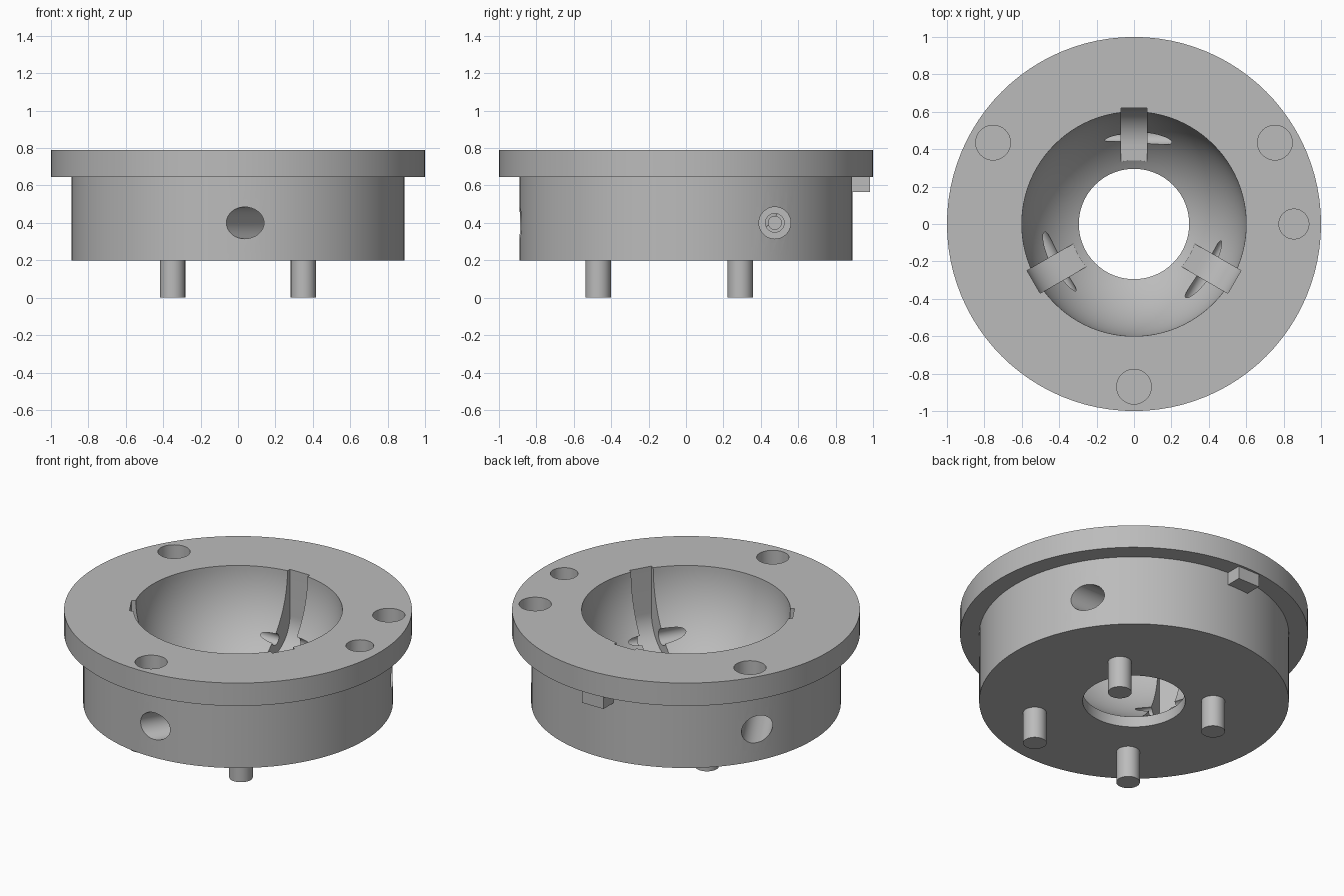
import bpy, bmesh, math
from mathutils import Matrix

cube = bpy.data.objects.get("Cube")
if cube:
    bpy.data.objects.remove(cube, do_unlink=True)

steel = bpy.data.materials.new("plain_grey")
steel.use_nodes = True
GREY = (0.5, 0.5, 0.5, 1)
steel.diffuse_color = GREY
steel.node_tree.nodes["Principled BSDF"].inputs["Base Color"].default_value = GREY


def finish(name, bm, matrix=Matrix()):
    bmesh.ops.remove_doubles(bm, verts=bm.verts, dist=1e-5)
    bmesh.ops.recalc_face_normals(bm, faces=bm.faces)
    bm.transform(matrix)
    mesh = bpy.data.meshes.new(name)
    bm.to_mesh(mesh)
    bm.free()
    mesh.materials.append(steel)
    obj = bpy.data.objects.new(name, mesh)
    bpy.context.collection.objects.link(obj)
    return obj


def lathe(name, profile, sides, matrix=Matrix(), closed=False):
    """Revolve (radius, height) points around z."""
    bm = bmesh.new()
    verts = [bm.verts.new((r, 0, z)) for r, z in profile]
    edges = [bm.edges.new(pair) for pair in zip(verts, verts[1:])]
    if closed:
        edges.append(bm.edges.new((verts[-1], verts[0])))
    bmesh.ops.spin(bm, geom=verts + edges, cent=(0, 0, 0), axis=(0, 0, 1),
                   angle=math.tau, steps=sides, use_merge=True)
    return finish(name, bm, matrix)


def rod(name, radius, x, y, z0, z1, sides=32):
    return lathe(name, [(0, z0), (radius, z0), (radius, z1), (0, z1)], sides,
                 Matrix.Translation((x, y, 0)))


def prism(name, outline, x0, x1, matrix=Matrix()):
    """Extrude a (y, z) outline along x."""
    bm = bmesh.new()
    face = bm.faces.new([bm.verts.new((x0, y, z)) for y, z in outline])
    new = bmesh.ops.extrude_face_region(bm, geom=[face])["geom"]
    bmesh.ops.translate(bm, vec=(x1 - x0, 0, 0),
                        verts=[v for v in new if isinstance(v, bmesh.types.BMVert)])
    return finish(name, bm, matrix)


# Flanged body with a spherical bowl and a straight bore
TOP, BOWL, BORE = 0.79, 0.6, 0.295
profile = [(BORE, 0.2), (0.89, 0.2), (0.89, 0.645), (1, 0.645), (1, TOP)]
end = math.acos(BORE / BOWL)
for i in range(25):
    a = end * i / 24
    profile.append((BOWL * math.cos(a), TOP - BOWL * math.sin(a)))
body = lathe("flanged_body", profile, 96, closed=True)

cutters = []

# Three rounded finger slots, each crossed by a stepped pivot hole
slot = [(0.3, 0.9), (0.62, 0.9)]
for i in range(17):
    a = math.pi / 2 * i / 16
    slot.append((0.42 + 0.2 * math.cos(a), 0.496 - 0.2 * math.sin(a)))
slot.append((0.3, 0.296))
drill = [(0, -0.2), (0.035, -0.2), (0.035, 0), (0.05, 0),
         (0.05, 0.3), (0.085, 0.3), (0.085, 0.95), (0, 0.95)]
for k in range(3):
    turn = Matrix.Rotation(math.tau * k / 3, 4, "Z")
    cutters.append(prism("slot_cutter", slot, -0.07, 0.07, turn))
    cutters.append(lathe("pivot_hole_cutter", drill, 32,
                         turn @ Matrix.Translation((0, 0.475, 0.4))
                         @ Matrix.Rotation(math.pi / 2, 4, "Y")))

# Blind holes in the flange top
for k in range(3):
    a = math.radians(30 + 120 * k)
    cutters.append(rod("flange_hole_cutter", 0.093, 0.87 * math.cos(a),
                       0.87 * math.sin(a), 0.68, 0.9))
cutters.append(rod("locating_hole_cutter", 0.08, 0.855, 0, 0.68, 0.9))

for cutter in cutters:
    mod = body.modifiers.new("cut", "BOOLEAN")
    mod.operation = "DIFFERENCE"
    mod.solver = "EXACT"
    mod.object = cutter
    cutter.hide_render = True

# Bake the cuts and drop the helpers
graph = bpy.context.evaluated_depsgraph_get()
cut_mesh = bpy.data.meshes.new_from_object(body.evaluated_get(graph))
body.modifiers.clear()
body.data = cut_mesh
for cutter in cutters:
    bpy.data.objects.remove(cutter, do_unlink=True)
parts = [body]

# Four support pins underneath
for x in (-0.35, 0.35):
    for y in (-0.47, 0.29):
        parts.append(rod("support_pin", 0.068, x, y, 0, 0.21))

# Small locating lug under the flange at the back
prism("locating_lug", [(0.87, 0.565), (0.985, 0.565), (0.985, 0.65), (0.87, 0.65)],
      -0.11, 0.04)

# Smooth the round parts, keeping edges sharp
bpy.ops.object.select_all(action="DESELECT")
for part in parts:
    part.select_set(True)
bpy.context.view_layer.objects.active = body
bpy.ops.object.shade_smooth_by_angle(angle=math.radians(30))
